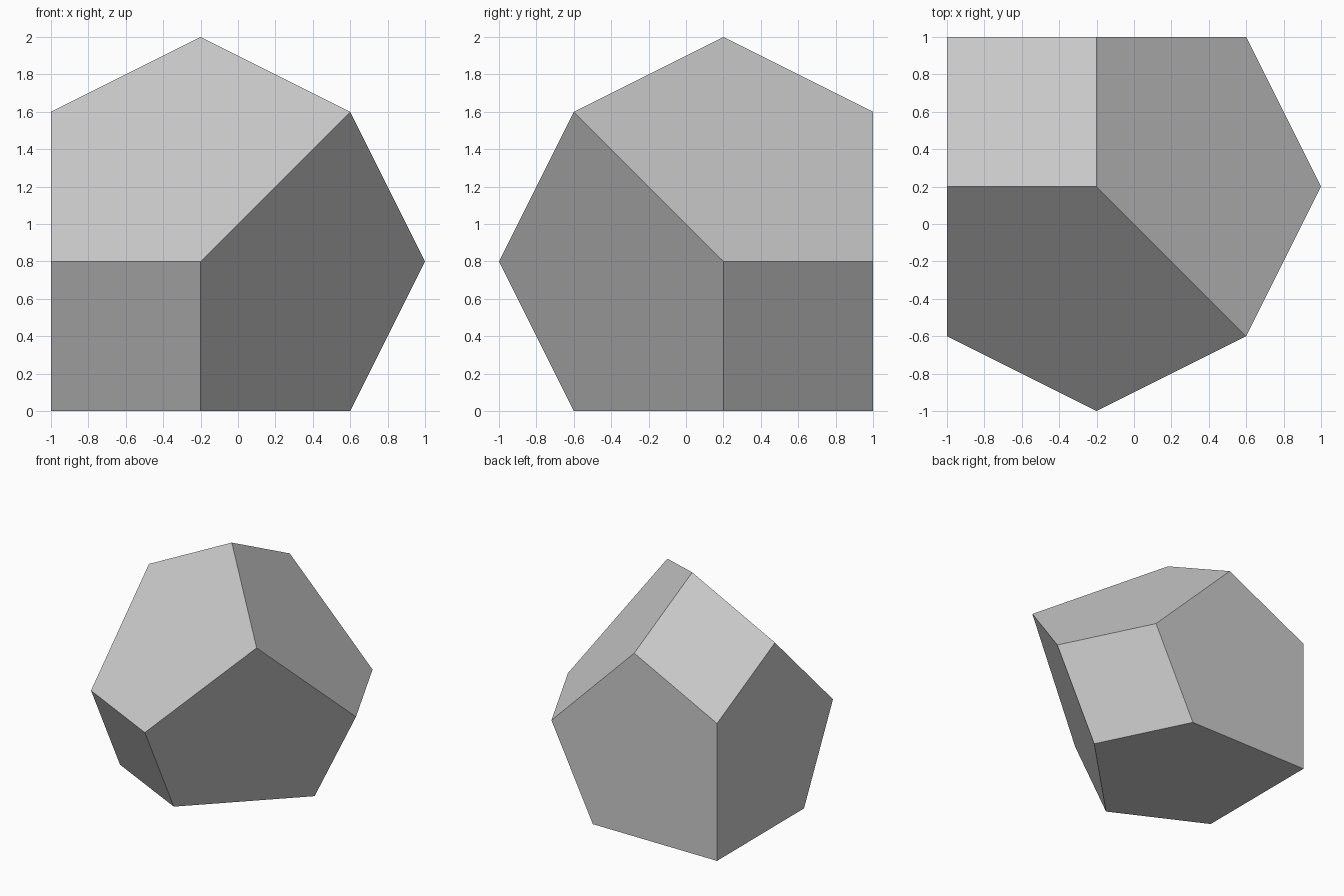
import bpy
import bmesh
from mathutils import Vector

default = bpy.data.objects.get("Cube")
if default:
    bpy.data.objects.remove(default, do_unlink=True)

# Plain grey material
grey = bpy.data.materials.new("plain_grey")
grey.use_nodes = True
colour = (0.6, 0.6, 0.6, 1.0)
grey.diffuse_color = colour
grey.node_tree.nodes["Principled BSDF"].inputs["Base Color"].default_value = colour


def slice_off(bm, normal, offset):
    """Remove everything beyond the plane normal . p = offset and cap the cut."""
    n = Vector(normal)
    cut = bmesh.ops.bisect_plane(
        bm, geom=bm.verts[:] + bm.edges[:] + bm.faces[:], dist=1e-5,
        plane_co=n * (offset / n.length_squared), plane_no=n, clear_outer=True)
    edges = [g for g in cut["geom_cut"] if isinstance(g, bmesh.types.BMEdge)]
    bmesh.ops.contextual_create(bm, geom=edges)


# Block with three flat sides kept, the opposite corner cut into six facets
bm = bmesh.new()
bmesh.ops.create_cube(bm, size=2)
for axis in range(3):
    pentagon = [2, 2, 2]
    pentagon[axis] = -1
    slice_off(bm, (pentagon[0], -pentagon[1], pentagon[2]), 1.8)
for axis in range(3):
    square = [-1, -1, -1]
    square[axis] = 2
    slice_off(bm, (square[0], -square[1], square[2]), 2.4)

# Stand it on the floor
bmesh.ops.remove_doubles(bm, verts=bm.verts[:], dist=1e-4)
bmesh.ops.translate(bm, verts=bm.verts[:], vec=(0, 0, 1))
bmesh.ops.recalc_face_normals(bm, faces=bm.faces[:])

mesh = bpy.data.meshes.new("faceted_solid")
bm.to_mesh(mesh)
bm.free()
mesh.materials.append(grey)
solid = bpy.data.objects.new("faceted_solid", mesh)
bpy.context.collection.objects.link(solid)
